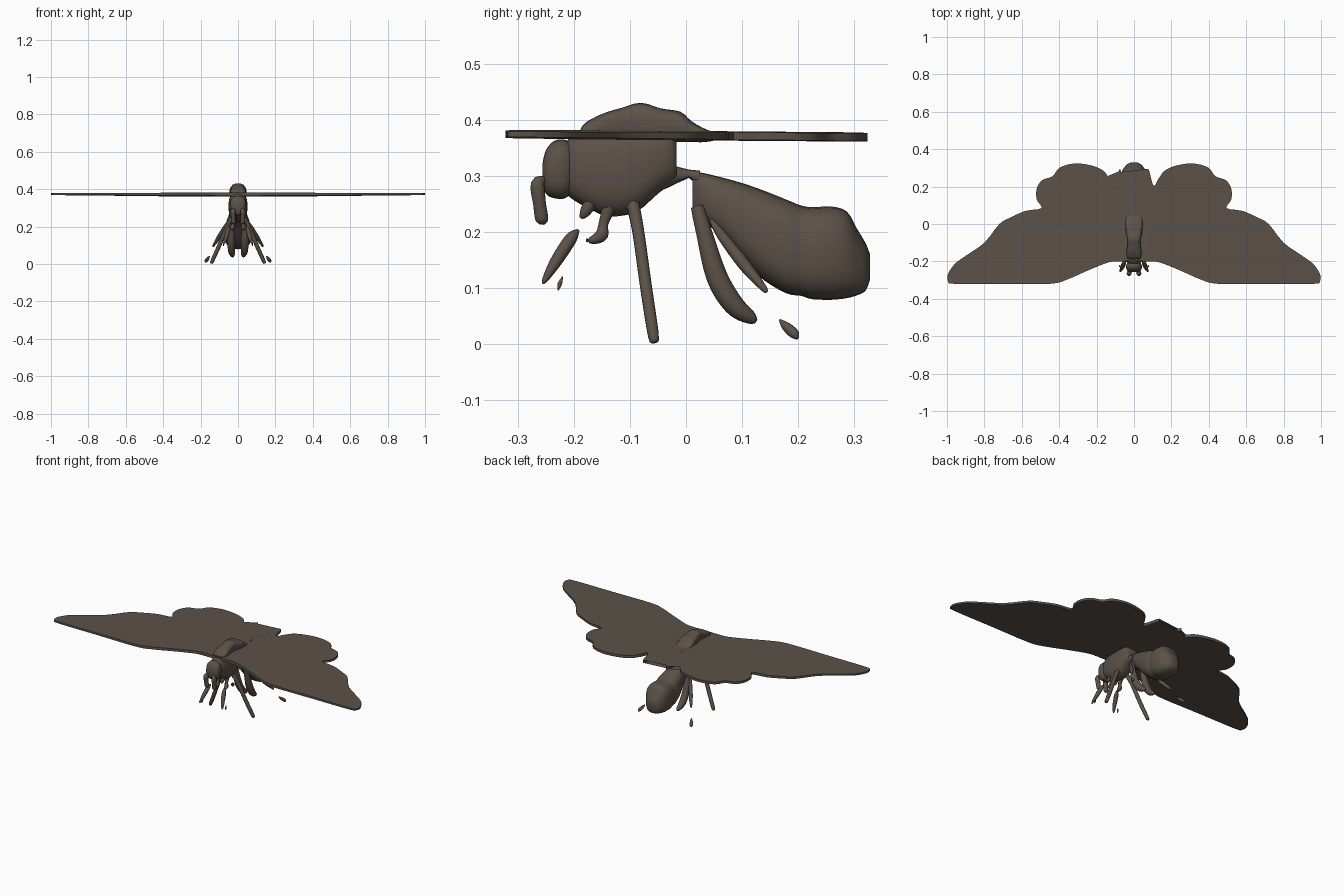
import bpy, bmesh, math
from mathutils import Vector

brown = bpy.data.materials.new("dark brown")
brown.diffuse_color = (0.105, 0.083, 0.064, 1)


def finish(name, bm, angle=40):
    bmesh.ops.recalc_face_normals(bm, faces=bm.faces)
    me = bpy.data.meshes.new(name)
    bm.to_mesh(me)
    bm.free()
    ob = bpy.data.objects.new(name, me)
    bpy.context.collection.objects.link(ob)
    me.materials.append(brown)
    bpy.ops.object.select_all(action='DESELECT')
    ob.select_set(True)
    bpy.context.view_layer.objects.active = ob
    bpy.ops.object.shade_smooth_by_angle(angle=math.radians(angle))
    return ob


def skin(name, rings, mirror=False):
    """Bridge a list of point rings into a closed skin."""
    bm = bmesh.new()
    loops = [[bm.verts.new(p) for p in r] for r in rings]
    n = len(loops[0])
    for a, b in zip(loops, loops[1:]):
        for i in range(n):
            j = (i + 1) % n
            bm.faces.new((a[i], a[j], b[j], b[i]))
    bm.faces.new(loops[0])
    bm.faces.new(loops[-1])
    if mirror:
        g = bmesh.ops.duplicate(bm, geom=bm.verts[:] + bm.edges[:] + bm.faces[:])
        for v in g["geom"]:
            if isinstance(v, bmesh.types.BMVert):
                v.co.x *= -1
    return finish(name, bm, 50)


def smooth(vals, steps, closed=False):
    """Catmull-Rom interpolation of tuples."""
    n, out = len(vals), []
    for i in range(n if closed else n - 1):
        k = [(i + d) % n if closed else min(max(i + d, 0), n - 1) for d in (-1, 0, 1, 2)]
        p = [Vector(vals[q]) for q in k]
        for s in range(steps):
            t = s / steps
            out.append(0.5 * (2 * p[1] + (p[2] - p[0]) * t
                       + (2 * p[0] - 5 * p[1] + 4 * p[2] - p[3]) * t * t
                       + (3 * p[1] - p[0] - 3 * p[2] + p[3]) * t ** 3))
    return out if closed else out + [Vector(vals[-1])]


def body(name, stations, power=0.75, n=24):
    """Stations are (y, bottom, top, half width) of rounded cross-sections."""
    rings = []
    for y, lo, hi, w in stations:
        ring = []
        for i in range(n):
            a = math.tau * i / n
            c, s = math.cos(a), math.sin(a)
            ring.append((w * math.copysign(abs(c) ** power, c), y,
                         (lo + hi) / 2 + (hi - lo) / 2 * math.copysign(abs(s) ** power, s)))
        rings.append(ring)
    return skin(name, rings)


def limb(name, pts, mirror=True, n=10):
    """Rounded tube through (x, y, z, radius)."""
    path = smooth(pts, 4)
    rings = []
    for i, p in enumerate(path):
        d = (path[min(i + 1, len(path) - 1)] - path[max(i - 1, 0)]).xyz.normalized()
        u = d.cross(Vector((0, 1, 0.01))).normalized()
        v = d.cross(u)
        r = max(p[3], 0.0015)
        rings.append([p.xyz + r * (u * math.cos(math.tau * k / n) + v * math.sin(math.tau * k / n))
                      for k in range(n)])
    return skin(name, rings, mirror)


# Wings: one thin sheet with a notch at the rear for the abdomen
half = [(0.09, -0.20), (0.15, -0.21), (0.25, -0.25), (0.36, -0.298), (0.45, -0.32),
        (0.7, -0.32), (0.96, -0.32), (0.994, -0.305), (0.995, -0.27), (0.96, -0.215),
        (0.9, -0.17), (0.8, -0.10), (0.72, 0.0), (0.66, 0.035), (0.58, 0.07), (0.495, 0.085),
        (0.52, 0.13), (0.52, 0.19), (0.49, 0.235), (0.435, 0.255), (0.40, 0.30),
        (0.33, 0.322), (0.25, 0.318), (0.17, 0.29), (0.13, 0.24), (0.11, 0.205),
        (0.096, 0.225), (0.075, 0.295), (0.055, 0.21), (0.035, 0.12), (0.024, 0.045)]
outline = smooth(half + [(-x, y) for x, y in reversed(half)], 3, True)
bm = bmesh.new()
sides = []
for sign in (1, -1):
    ring = []
    for x, y in outline:
        thick = 0.0085 - 0.0035 * abs(x)
        ring.append(bm.verts.new((x, y, 0.3715 - 0.008 * y + sign * thick)))
    sides.append(ring)
    bm.faces.new(ring)
top, low = sides
for i in range(len(top)):
    j = (i + 1) % len(top)
    bm.faces.new((top[i], top[j], low[j], low[i]))
bmesh.ops.triangulate(bm, faces=[f for f in bm.faces if len(f.verts) > 4])
finish("wings", bm)

# Thorax and the ridge above the wings
body("thorax", smooth([(-0.215, 0.27, 0.355, 0.025), (-0.205, 0.26, 0.37, 0.038),
                       (-0.18, 0.245, 0.38, 0.045), (-0.14, 0.228, 0.385, 0.05),
                       (-0.09, 0.235, 0.385, 0.05), (-0.05, 0.268, 0.385, 0.045),
                       (-0.025, 0.286, 0.38, 0.038), (-0.017, 0.292, 0.365, 0.03)], 3))
body("back_ridge", smooth([(-0.19, 0.36, 0.378, 0.03), (-0.18, 0.36, 0.394, 0.037),
                           (-0.15, 0.36, 0.41, 0.04), (-0.115, 0.36, 0.421, 0.035),
                           (-0.08, 0.36, 0.43, 0.036), (-0.045, 0.36, 0.42, 0.043),
                           (-0.01, 0.36, 0.414, 0.045), (0.01, 0.36, 0.397, 0.045),
                           (0.035, 0.36, 0.383, 0.043), (0.06, 0.365, 0.375, 0.03)], 3), 0.6)

# Head
body("head", smooth([(-0.256, 0.29, 0.32, 0.02), (-0.25, 0.268, 0.345, 0.034),
                     (-0.235, 0.26, 0.362, 0.042), (-0.215, 0.26, 0.364, 0.04),
                     (-0.20, 0.275, 0.355, 0.03)], 3))

# Waist and abdomen
body("waist", [(-0.04, 0.275, 0.325, 0.03), (-0.015, 0.287, 0.316, 0.022),
               (0.005, 0.296, 0.311, 0.018), (0.025, 0.28, 0.309, 0.025)])
body("abdomen", smooth([(0.012, 0.225, 0.307, 0.02), (0.03, 0.218, 0.305, 0.035),
                        (0.06, 0.195, 0.298, 0.046), (0.1, 0.15, 0.287, 0.056),
                        (0.14, 0.113, 0.273, 0.064), (0.18, 0.09, 0.257, 0.069),
                        (0.205, 0.086, 0.247, 0.066), (0.225, 0.08, 0.244, 0.072),
                        (0.26, 0.079, 0.245, 0.07), (0.287, 0.082, 0.236, 0.062),
                        (0.305, 0.087, 0.205, 0.05), (0.32, 0.095, 0.18, 0.036),
                        (0.328, 0.115, 0.16, 0.02)], 3))

# Feelers and mouth parts
limb("feeler", [(0.024, -0.25, 0.295, 0.004), (0.026, -0.264, 0.285, 0.013),
                (0.026, -0.261, 0.25, 0.012), (0.024, -0.257, 0.222, 0.012),
                (0.024, -0.257, 0.213, 0.004)])
limb("mouth_part", [(0.02, -0.165, 0.26, 0.014), (0.022, -0.18, 0.235, 0.01),
                    (0.022, -0.187, 0.224, 0.003)])
limb("front_stub", [(0.024, -0.135, 0.25, 0.014), (0.027, -0.147, 0.215, 0.009),
                    (0.029, -0.15, 0.195, 0.012), (0.03, -0.165, 0.186, 0.008),
                    (0.03, -0.178, 0.185, 0.003)])

# Legs
limb("front_leg", [(0.045, -0.192, 0.203, 0.003), (0.052, -0.205, 0.188, 0.011),
                   (0.062, -0.23, 0.15, 0.011), (0.072, -0.25, 0.117, 0.006),
                   (0.074, -0.255, 0.108, 0.002)])
limb("front_foot", [(0.075, -0.22, 0.12, 0.001), (0.077, -0.225, 0.107, 0.004),
                    (0.078, -0.228, 0.096, 0.001)])
limb("middle_leg", [(0.03, -0.095, 0.25, 0.012), (0.058, -0.085, 0.2, 0.011),
                    (0.1, -0.071, 0.1, 0.011), (0.138, -0.058, 0.015, 0.01),
                    (0.143, -0.056, 0.003, 0.004)])
limb("hind_leg", [(0.03, 0.02, 0.245, 0.012), (0.035, 0.032, 0.2, 0.015),
                  (0.036, 0.055, 0.12, 0.02), (0.034, 0.085, 0.07, 0.019),
                  (0.03, 0.115, 0.047, 0.012), (0.03, 0.125, 0.04, 0.004)])
limb("hind_shin", [(0.06, 0.045, 0.22, 0.004), (0.075, 0.065, 0.192, 0.009),
                   (0.105, 0.105, 0.14, 0.011), (0.13, 0.138, 0.1, 0.006),
                   (0.133, 0.144, 0.092, 0.002)])
limb("hind_foot", [(0.152, 0.167, 0.043, 0.002), (0.16, 0.178, 0.032, 0.008),
                   (0.17, 0.193, 0.018, 0.009), (0.175, 0.198, 0.01, 0.003)])
